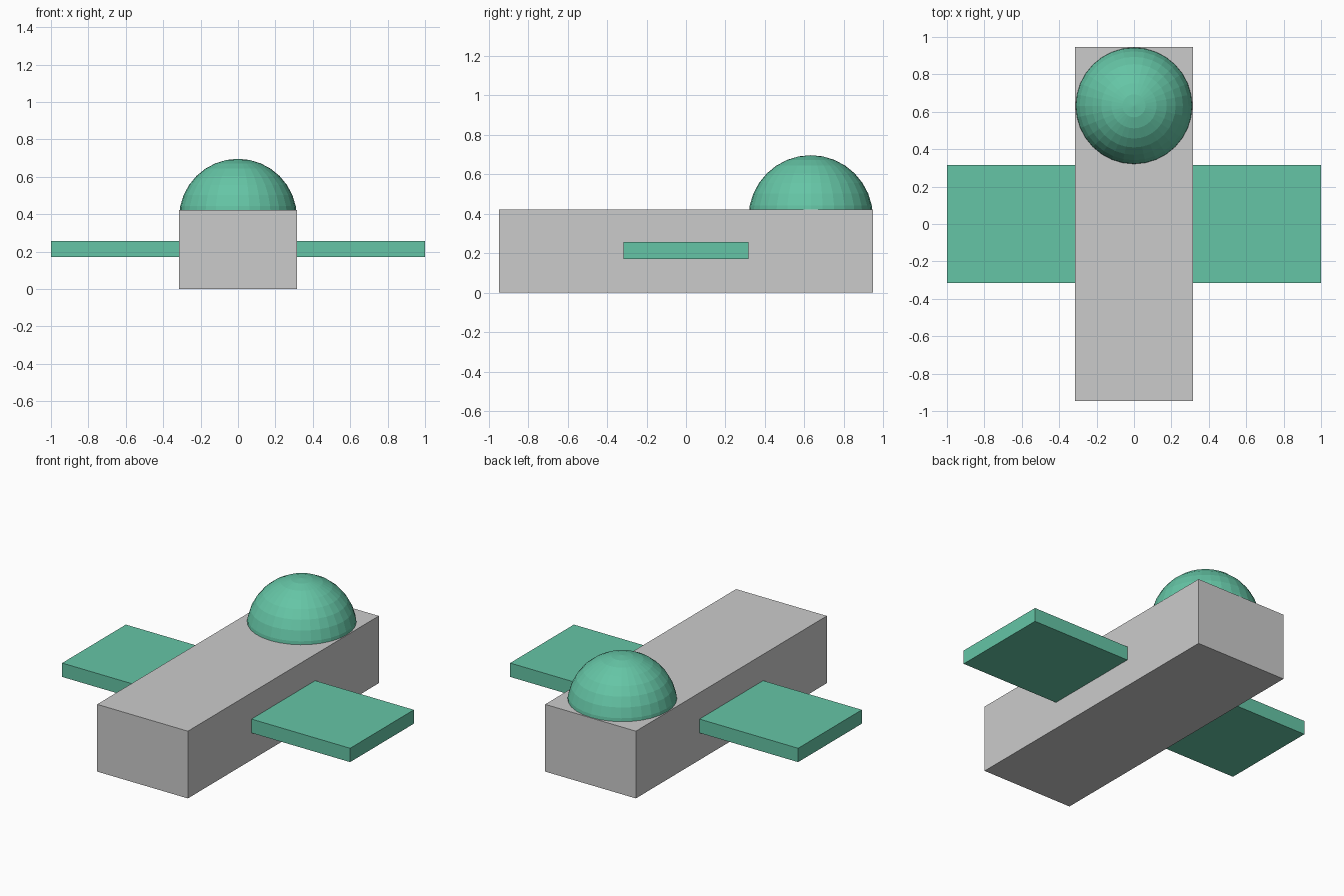
import bpy

if "Cube" in bpy.data.objects:
    bpy.data.objects.remove(bpy.data.objects["Cube"])

GREEN = bpy.data.materials.new("green")
GREEN.diffuse_color = (0.13, 0.56, 0.38, 1)
GREEN.use_nodes = True
GREEN.node_tree.nodes["Principled BSDF"].inputs["Base Color"].default_value = GREEN.diffuse_color


def box(name, lo, hi, mat=None):
    """Axis-aligned box between two corners."""
    center = [(a + b) / 2 for a, b in zip(lo, hi)]
    bpy.ops.mesh.primitive_cube_add(size=1, location=center)
    ob = bpy.context.object
    ob.name = name
    ob.scale = [b - a for a, b in zip(lo, hi)]
    bpy.ops.object.transform_apply(location=False, rotation=False, scale=True)
    if mat:
        ob.data.materials.append(mat)
    return ob


# Long grey body
box("body", (-0.315, -0.947, 0), (0.315, 0.947, 0.422))

# Flat side wings
for side, name in ((-1, "left_wing"), (1, "right_wing")):
    x0, x1 = sorted((side * 0.315, side * 1.0))
    box(name, (x0, -0.316, 0.17), (x1, 0.316, 0.257), GREEN)

# Faceted dome sunk into the back end of the body
bpy.ops.mesh.primitive_uv_sphere_add(segments=32, ring_count=16, radius=0.315,
                                     location=(0, 0.632, 0.381))
dome = bpy.context.object
dome.name = "dome"
dome.data.materials.append(GREEN)
